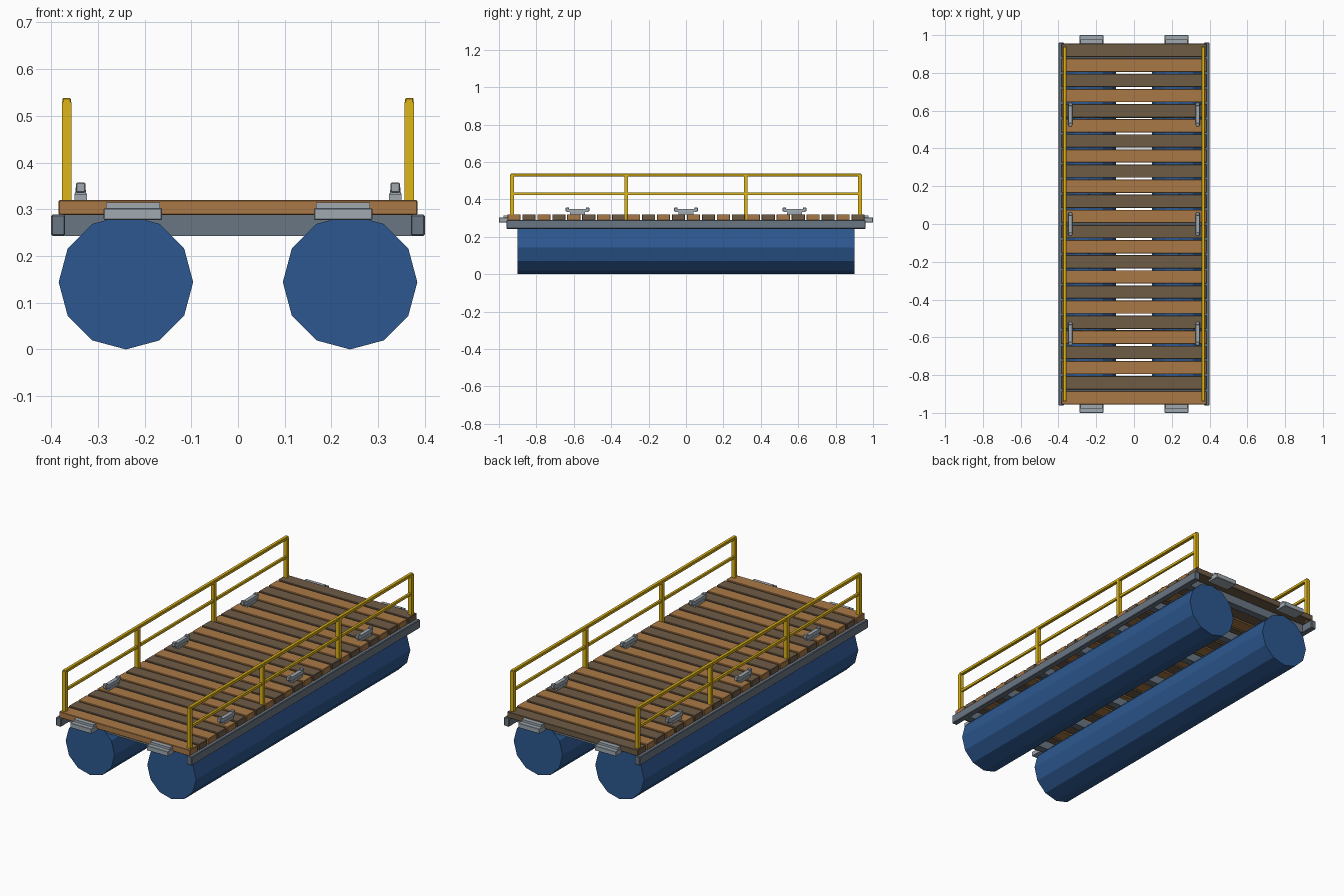
import bpy, bmesh, math
from mathutils import Matrix

if "Cube" in bpy.data.objects:
    bpy.data.objects.remove(bpy.data.objects["Cube"])


def mat(name, r, g, b):
    m = bpy.data.materials.new(name)
    m.diffuse_color = [(c / 255) ** 2.2 for c in (r, g, b)] + [1]
    m.use_nodes = True
    m.node_tree.nodes["Principled BSDF"].inputs["Base Color"].default_value = m.diffuse_color
    return m


BLUE = mat("float_blue", 48, 88, 142)
STEEL = mat("frame_steel", 105, 117, 130)
METAL = mat("fitting_metal", 158, 168, 176)
WOOD = mat("plank_light", 168, 120, 72)
DARK = mat("plank_dark", 110, 92, 72)
YELLOW = mat("rail_yellow", 222, 180, 30)


def finish(name, bm, material):
    bmesh.ops.recalc_face_normals(bm, faces=bm.faces)
    me = bpy.data.meshes.new(name)
    bm.to_mesh(me)
    bm.free()
    me.materials.append(material)
    ob = bpy.data.objects.new(name, me)
    bpy.context.collection.objects.link(ob)
    return ob


def box(name, x, y, z, material, bevel=0.0):
    """Box from (min, max) ranges on each axis."""
    bm = bmesh.new()
    bmesh.ops.create_cube(bm, size=1)
    for v in bm.verts:
        v.co = [(r[0] + r[1]) / 2 + c * (r[1] - r[0]) for r, c in zip((x, y, z), v.co)]
    if bevel:
        bmesh.ops.bevel(bm, geom=bm.edges[:], offset=bevel, segments=1, affect='EDGES')
    return finish(name, bm, material)


def extrude_y(name, profile, y0, y1, material):
    """Prism along y from an xz profile."""
    bm = bmesh.new()
    f = bm.faces.new([bm.verts.new((px, y0, pz)) for px, pz in profile])
    new = bmesh.ops.extrude_face_region(bm, geom=[f])["geom"]
    bmesh.ops.translate(bm, verts=[v for v in new if isinstance(v, bmesh.types.BMVert)],
                        vec=(0, y1 - y0, 0))
    return finish(name, bm, material)


def span(c, w):
    return (c - w / 2, c + w / 2)


# Deck planks in alternating wood tones
for i in range(24):
    box(f"deck_plank_{i + 1}", (-0.384, 0.384), span(-0.92 + 0.08 * i, 0.07),
        (0.288, 0.32), WOOD if i % 2 == 0 else DARK, 0.002)

# Cross beams under the deck
for i in range(7):
    box(f"cross_beam_{i + 1}", (-0.372, 0.372), span(-0.87 + 0.29 * i, 0.04),
        (0.243, 0.288), STEEL)

for s, side in ((-1, "left"), (1, "right")):
    # Twelve-sided float with a corner at the bottom
    r = 0.144
    ring = [(s * 0.24 + r * math.sin(k * math.tau / 12), r - r * math.cos(k * math.tau / 12))
            for k in range(12)]
    extrude_y(f"{side}_float", ring, -0.9, 0.9, BLUE)

    # Long side beam
    box(f"{side}_side_beam", span(s * 0.385, 0.03), (-0.96, 0.96), (0.243, 0.289), STEEL, 0.003)

    # Guard rail
    xr = s * 0.367
    for i, y in enumerate((-0.93, -0.32, 0.32, 0.93)):
        box(f"{side}_rail_post_{i + 1}", span(xr, 0.02), span(y, 0.02), (0.288, 0.53), YELLOW)
    box(f"{side}_top_rail", span(xr, 0.018), (-0.938, 0.938), (0.522, 0.538), YELLOW, 0.002)
    box(f"{side}_mid_rail", span(xr, 0.012), (-0.93, 0.93), (0.423, 0.436), YELLOW)

    # Mooring cleats: foot, bar and upturned horns
    for i, y in enumerate((-0.58, 0, 0.58)):
        xc = s * 0.337
        box(f"{side}_cleat_foot_{i + 1}", span(xc, 0.027), span(y, 0.08), (0.32, 0.334), METAL)
        bar = [(xc - 0.012, 0.332), (xc + 0.012, 0.332), (xc + 0.01, 0.35), (xc - 0.01, 0.35)]
        extrude_y(f"{side}_cleat_bar_{i + 1}", bar, y - 0.055, y + 0.055, METAL)
        for e in (-1, 1):
            box(f"{side}_cleat_horn_{i + 1}_{e}", span(xc, 0.02), span(y + e * 0.054, 0.018),
                (0.336, 0.357), METAL, 0.002)

    # Connector brackets at both ends
    for e, end in ((-1, "front"), (1, "back")):
        xc = s * 0.225
        box(f"{side}_{end}_bracket", span(xc, 0.125), span(e * 0.965, 0.07),
            (0.277, 0.303), METAL, 0.002)
        box(f"{side}_{end}_bracket_lip", span(xc, 0.115), span(e * 0.966, 0.022),
            (0.303, 0.315), METAL)
